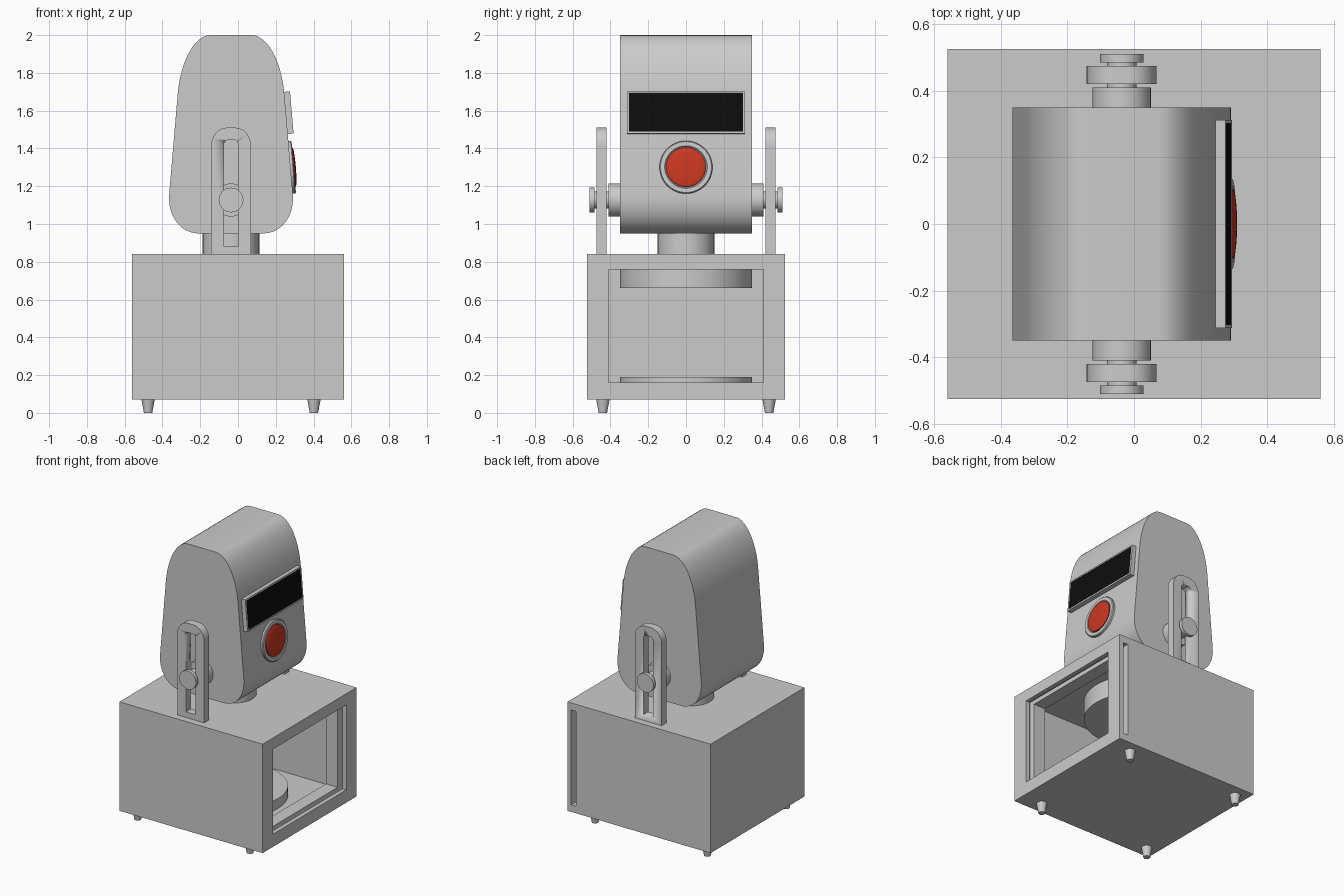
import bpy, bmesh, math
from mathutils import Matrix, Vector

if "Cube" in bpy.data.objects:
    bpy.data.objects.remove(bpy.data.objects["Cube"])

CX = -0.037                      # axis shared by head, neck, discs and feet
SLOPE = 0.085                    # lean of the head's side faces
TILT = math.atan(SLOPE)


def finish(name, bm, mat=None, smooth=True):
    bmesh.ops.recalc_face_normals(bm, faces=bm.faces[:])
    me = bpy.data.meshes.new(name)
    bm.to_mesh(me)
    bm.free()
    ob = bpy.data.objects.new(name, me)
    bpy.context.collection.objects.link(ob)
    if mat:
        me.materials.append(mat)
    if smooth:
        bpy.ops.object.select_all(action='DESELECT')
        ob.select_set(True)
        bpy.context.view_layer.objects.active = ob
        bpy.ops.object.shade_smooth_by_angle(angle=math.radians(30))
    return ob


def box(name, x, y, z, mat=None, matrix=None):
    bm = bmesh.new()
    m = Matrix.Translation([(a + b) / 2 for a, b in (x, y, z)]) @ \
        Matrix.Diagonal([b - a for a, b in (x, y, z)] + [1])
    bmesh.ops.create_cube(bm, size=1, matrix=(matrix or Matrix()) @ m)
    return finish(name, bm, mat, smooth=False)


def cylinder(name, start, end, r1, r2=None, seg=64):
    a, b = Vector(start), Vector(end)
    rot = (b - a).to_track_quat('Z', 'Y').to_matrix().to_4x4()
    bm = bmesh.new()
    bmesh.ops.create_cone(bm, cap_ends=True, segments=seg, radius1=r1, radius2=r1 if r2 is None else r2,
                          depth=(b - a).length, matrix=Matrix.Translation((a + b) / 2) @ rot)
    return finish(name, bm)


def lathe(name, profile, matrix, mat=None):
    """Spin (radius, height) points about the local X axis."""
    bm = bmesh.new()
    vs = [bm.verts.new((h, r, 0)) for r, h in profile]
    es = [bm.edges.new(p) for p in zip(vs, vs[1:])]
    bmesh.ops.spin(bm, geom=vs + es, cent=(0, 0, 0), axis=(1, 0, 0), angle=math.tau, steps=64)
    bmesh.ops.remove_doubles(bm, verts=bm.verts[:], dist=1e-5)
    bm.transform(matrix)
    return finish(name, bm, mat)


def prism(name, pts, y0, y1):
    bm = bmesh.new()
    face = bm.faces.new([bm.verts.new((x, y0, z)) for x, z in pts])
    ext = bmesh.ops.extrude_face_region(bm, geom=[face])['geom']
    bmesh.ops.translate(bm, vec=(0, y1 - y0, 0), verts=[v for v in ext if isinstance(v, bmesh.types.BMVert)])
    return finish(name, bm)


def rounded(a, corner, b, n=12):
    """Arc-like cubic from a to b, pulled toward the corner."""
    a, c, b = Vector(a), Vector(corner), Vector(b)
    p, q = a.lerp(c, .56), b.lerp(c, .56)
    return [(1-t)**3*a + 3*t*(1-t)**2*p + 3*t*t*(1-t)*q + t**3*b for t in (i / n for i in range(n + 1))]


def mirrored(half):
    """Close a right-hand profile by reflecting it about the shared axis."""
    return [(CX + x, z) for x, z in half] + [(CX - x, z) for x, z in reversed(half)]


def cut(ob, cutters):
    bpy.context.view_layer.objects.active = ob
    for c in cutters:
        m = ob.modifiers.new('cut', 'BOOLEAN')
        m.operation, m.solver, m.object = 'DIFFERENCE', 'EXACT', c
        bpy.ops.object.modifier_apply(modifier=m.name)
        bpy.data.objects.remove(c)


def colour(name, rgb):
    m = bpy.data.materials.new(name)
    m.diffuse_color = (*rgb, 1)
    m.use_nodes = True
    m.node_tree.nodes["Principled BSDF"].inputs["Base Color"].default_value = m.diffuse_color
    return m


black = colour('black', (0.004, 0.004, 0.004))
red = colour('red', (0.6, 0.04, 0.015))

# Housing: hollow box, open at +x, with a sliding-panel groove slotted through +y
housing = box('housing', (-.56, .56), (-.525, .525), (.07, .84))
cut(housing, [box('cavity', (-.51, .40), (-.475, .475), (.12, .79)),
              box('opening', (.3, .7), (-.41, .41), (.16, .76)),
              box('groove', (.492, .53), (-.45, .7), (.12, .79))])

# Discs inside the housing, and neck up to the head
cylinder('lower_disc', (CX, 0, .11), (CX, 0, .19), .35, seg=96)
cylinder('upper_disc', (CX, 0, .66), (CX, 0, .80), .35, seg=96)
cylinder('neck', (CX, 0, .82), (CX, 0, 1.0), .15)

# Feet
for i, sx in enumerate((-1, 1)):
    for j, sy in enumerate((-1, 1)):
        x, y = CX + sx * .439, sy * .44
        cylinder(f'foot_{i}{j}', (x, y, 0), (x, y, .075), .022, .036, 32)

# Head: tapered profile with large rounded corners


def side(z):
    return .345 - SLOPE * (z - .95)


half = rounded((.17, .95), (side(.95), .95), (side(1.16), 1.16)) + \
    rounded((side(1.69), 1.69), (side(2), 2), (.11, 2))
prism('head', mirrored(half), -.35, .35)


# Frames lying on the leaning +x face
def on_face(z):
    return Matrix.Translation((CX + side(z), 0, z)) @ Matrix.Rotation(-TILT, 4, 'Y')


# Display: bezel and recessed black screen
m = on_face(1.588)
bezel = box('display_bezel', (-.02, .031), (-.312, .312), (-.112, .112), matrix=m)
cut(bezel, [box('recess', (.022, .1), (-.302, .302), (-.102, .102), matrix=m)])
box('display_screen', (.015, .0295), (-.302, .302), (-.102, .102), black, m)

# Button: ring collar and red dome
m = on_face(1.30)
lathe('button_ring', [(0, -.01), (.14, -.01), (.14, .012), (.135, .017), (.113, .017), (.107, .010), (0, .010)], m)
lathe('button', [(.105, .005), (.105, .018)] +
      [(.105 * math.cos(a), .018 + .010 * math.sin(a)) for a in (math.pi / 2 * i / 10 for i in range(1, 10))] +
      [(0, .028)], m, red)

# Pivots and slotted brackets on both sides
PZ = 1.127
for s, tag in ((-1, 'front'), (1, 'back')):
    for part, y0, y1, r in (('pivot_boss', .34, .41, .0875), ('pivot_rod', .40, .49, .044),
                            ('pivot_knob', .485, .51, .065)):
        cylinder(f'{tag}_{part}', (CX, s * y0, PZ), (CX, s * y1, PZ), r)
    plate = [(.105, .83)] + rounded((.105, 1.415), (.105, 1.51), (.02, 1.51))
    slot = [(.037, .88)] + rounded((.037, 1.42), (.037, 1.445), (.015, 1.445), 6)
    bracket = prism(f'{tag}_bracket', mirrored(plate), s * .42, s * .475)
    cut(bracket, [prism('slot', mirrored(slot), s * .38, s * .52)])
